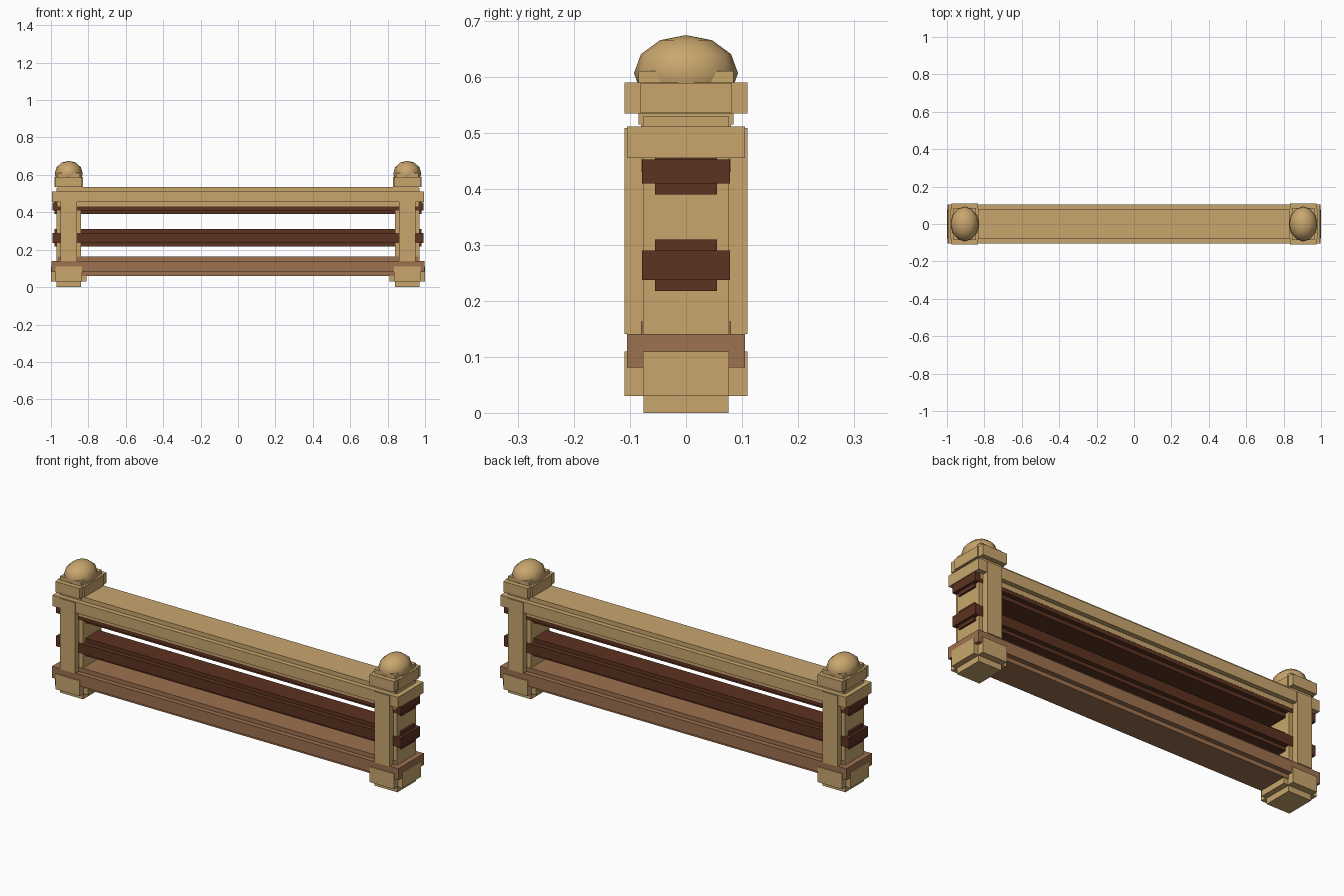
import bpy
import bmesh
from mathutils import Matrix

cube = bpy.data.objects.get("Cube")
if cube:
    bpy.data.objects.remove(cube, do_unlink=True)


def make_material(name, rgb):
    mat = bpy.data.materials.new(name)
    mat.use_nodes = True
    mat.diffuse_color = (*rgb, 1)
    mat.node_tree.nodes["Principled BSDF"].inputs["Base Color"].default_value = (*rgb, 1)
    return mat


TAN = make_material("light wood", (0.58, 0.38, 0.155))
BROWN = make_material("medium wood", (0.34, 0.165, 0.08))
DARK = make_material("dark wood", (0.107, 0.032, 0.015))


def add_object(name, bm, mat):
    mesh = bpy.data.meshes.new(name)
    bm.to_mesh(mesh)
    bm.free()
    mesh.materials.append(mat)
    obj = bpy.data.objects.new(name, mesh)
    bpy.context.collection.objects.link(obj)
    return obj


def stepped_block(name, mat, boxes, cx=0):
    """Overlapping boxes, each given as half width, half depth, bottom, top."""
    bm = bmesh.new()
    for hx, hy, z0, z1 in boxes:
        place = Matrix.Translation((cx, 0, (z0 + z1) / 2))
        size = Matrix.Diagonal((2 * hx, 2 * hy, z1 - z0, 1))
        bmesh.ops.create_cube(bm, size=1, matrix=place @ size)
    return add_object(name, bm, mat)


# Long horizontal rails and slats with stepped edges
stepped_block("top_rail", TAN, [(0.995, 0.105, 0.455, 0.512), (0.965, 0.08, 0.43, 0.535)])
stepped_block("upper_slat", DARK, [(0.993, 0.079, 0.41, 0.453), (0.98, 0.055, 0.39, 0.475)])
stepped_block("middle_slat", DARK, [(0.993, 0.079, 0.237, 0.29), (0.98, 0.055, 0.218, 0.31)])
stepped_block("bottom_rail", BROWN, [(0.997, 0.105, 0.081, 0.141), (0.965, 0.08, 0.06, 0.163)])

# End posts, each with a foot, a cap and a domed finial
for side, cx in (("left", 0.905), ("right", -0.905)):
    stepped_block(side + "_post", TAN,
                  [(0.043, 0.11, 0.141, 0.509), (0.065, 0.077, 0.1, 0.53)], cx)
    stepped_block(side + "_foot", TAN,
                  [(0.07, 0.11, 0.03, 0.11), (0.095, 0.077, 0.03, 0.11),
                   (0.066, 0.076, 0, 0.135)], cx)
    stepped_block(side + "_cap", TAN,
                  [(0.07, 0.11, 0.535, 0.59), (0.077, 0.081, 0.536, 0.589),
                   (0.06, 0.085, 0.515, 0.611)], cx)
    bm = bmesh.new()
    dome = Matrix.Translation((cx, 0, 0.607)) @ Matrix.Diagonal((0.075, 0.093, 0.068, 1))
    bmesh.ops.create_uvsphere(bm, u_segments=12, v_segments=6, radius=1, matrix=dome)
    for face in bm.faces:
        face.smooth = True
    add_object(side + "_finial", bm, TAN)
